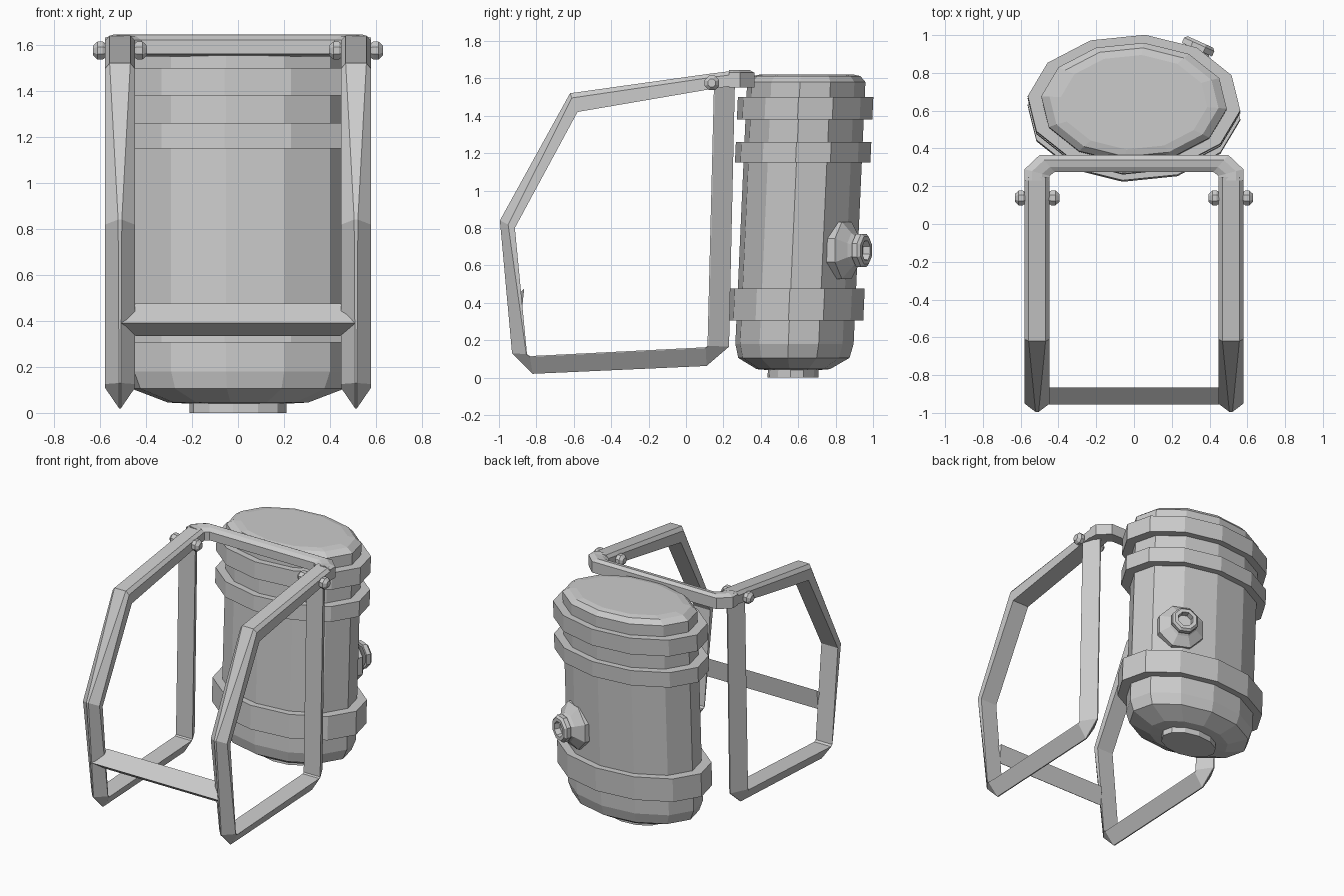
import bpy, bmesh, math
from mathutils import Vector

if "Cube" in bpy.data.objects:
    bpy.data.objects.remove(bpy.data.objects["Cube"])


def loft(name, rings, caps=True):
    """Skin a list of equal-length point rings into one flat-shaded object."""
    bm = bmesh.new()
    vs = [[bm.verts.new(p) for p in r] for r in rings]
    n = len(vs[0])
    for a, b in zip(vs, vs[1:]):
        for i in range(n):
            j = (i + 1) % n
            bm.faces.new((a[i], a[j], b[j], b[i]))
    if caps:
        bm.faces.new(vs[0])
        bm.faces.new(vs[-1])
    bmesh.ops.recalc_face_normals(bm, faces=bm.faces)
    me = bpy.data.meshes.new(name)
    bm.to_mesh(me)
    bm.free()
    ob = bpy.data.objects.new(name, me)
    bpy.context.collection.objects.link(ob)
    return ob


# tank: 12-sided oval rings, leaning slightly backwards with height
def oval(scale, z):
    return [(0.494 * scale * math.cos(a), 0.572 + 0.045 * z + 0.318 * scale * math.sin(a), z)
            for a in (math.radians(24 + 30 * k) for k in range(12))]


tank = [(0.43, 0), (0.43, 0.04), (0.62, 0.045), (0.94, 0.105), (1, 0.18),
        (1, 1.58), (0.91, 1.612), (0.79, 1.62)]
loft("tank", [oval(s, z) for s, z in tank])

# straps around the tank
for name, z0, z1 in (("lower_band", 0.305, 0.475), ("middle_band", 1.15, 1.26),
                     ("upper_band", 1.38, 1.50)):
    loft(name, [oval(s, z) for s, z in ((0.98, z0), (1.145, z0), (1.145, z1), (0.98, z1))], False)


# turned parts: 8-sided profile of (distance, radius) along an axis
def turned(name, origin, axis, profile):
    axis = Vector(axis).normalized()
    side = axis.cross(Vector((0, 0, 1)))
    up = Vector((0, 0, 1))
    rings = []
    for d, r in profile:
        c = Vector(origin) + axis * d
        rings.append([c + (side * math.cos(a) + up * math.sin(a)) * r
                      for a in (math.pi / 8 + math.pi / 4 * k for k in range(8))])
    return loft(name, rings)


# outlet port on the back right
turned("outlet_port", (0.30, 0.85, 0.68), (0.41, 0.91, 0),
       [(-0.08, 0.165), (0.01, 0.165), (0.055, 0.10), (0.08, 0.075), (0.08, 0.095),
        (0.11, 0.095), (0.125, 0.08), (0.125, 0.055), (0.085, 0.05)])

# side loops: outer y/z, inner y/z, half width of outer edge, shoulder depth
loop = [((0.262, 1.60), (0.15, 1.58), 0.004, 0.95),
        ((0.23, 0.165), (0.115, 0.17), 0.004, 0.95),
        ((0.11, 0.062), (0.105, 0.162), 0.004, 0.95),
        ((-0.82, 0.02), (-0.835, 0.115), 0.004, 0.95),
        ((-0.93, 0.13), (-0.85, 0.125), 0.004, 0.95),
        ((-0.995, 0.84), (-0.915, 0.80), 0.008, 0.55),
        ((-0.62, 1.52), (-0.58, 1.42), 0.045, 0.25),
        ((0.13, 1.625), (0.12, 1.54), 0.045, 0.25),
        ((0.25, 1.64), (0.25, 1.56), 0.045, 0.25)]
for s, label in ((-1, "left"), (1, "right")):
    rings = []
    for o, i, w, t in loop:
        o, i = Vector(o), Vector(i)
        m = o.lerp(i, t)
        sec = [(-w, o), (w, o), (0.066, m), (0.066, i), (-0.066, i), (-0.066, m)]
        rings.append([(s * 0.513 + x, p.x, p.y) for x, p in sec])
    loft(label + "_frame_loop", rings)
    # bolt heads on both sides of each loop
    for d, where in ((-1, "inner"), (1, "outer")):
        turned(f"{label}_{where}_bolt", (s * 0.513, 0.138, 1.575), (s * d, 0, 0),
               [(0.05, 0.025), (0.075, 0.042), (0.098, 0.042), (0.118, 0.022)])

# rear top handle with chamfered corners: outer x/y, inner x/y
half = [((0.579, 0.23), (0.447, 0.23)), ((0.579, 0.29), (0.447, 0.255)),
        ((0.50, 0.365), (0.42, 0.275))]
stations = half + [((-o[0], o[1]), (-i[0], i[1])) for o, i in reversed(half)]
rings = []
for o, i in stations:
    o, i = Vector(o), Vector(i)
    sec = [(0, 1.55), (0, 1.63), (0.3, 1.645), (0.7, 1.638), (1, 1.62), (1, 1.56)]
    rings.append([(*o.lerp(i, t), z) for t, z in sec])
loft("rear_handle", rings)

# triangular front crossbar
loft("front_crossbar", [[(s * 0.51, -0.955, 0.39), (s * 0.445, -0.88, 0.335),
                         (s * 0.445, -0.865, 0.475)] for s in (-1, 1)])
